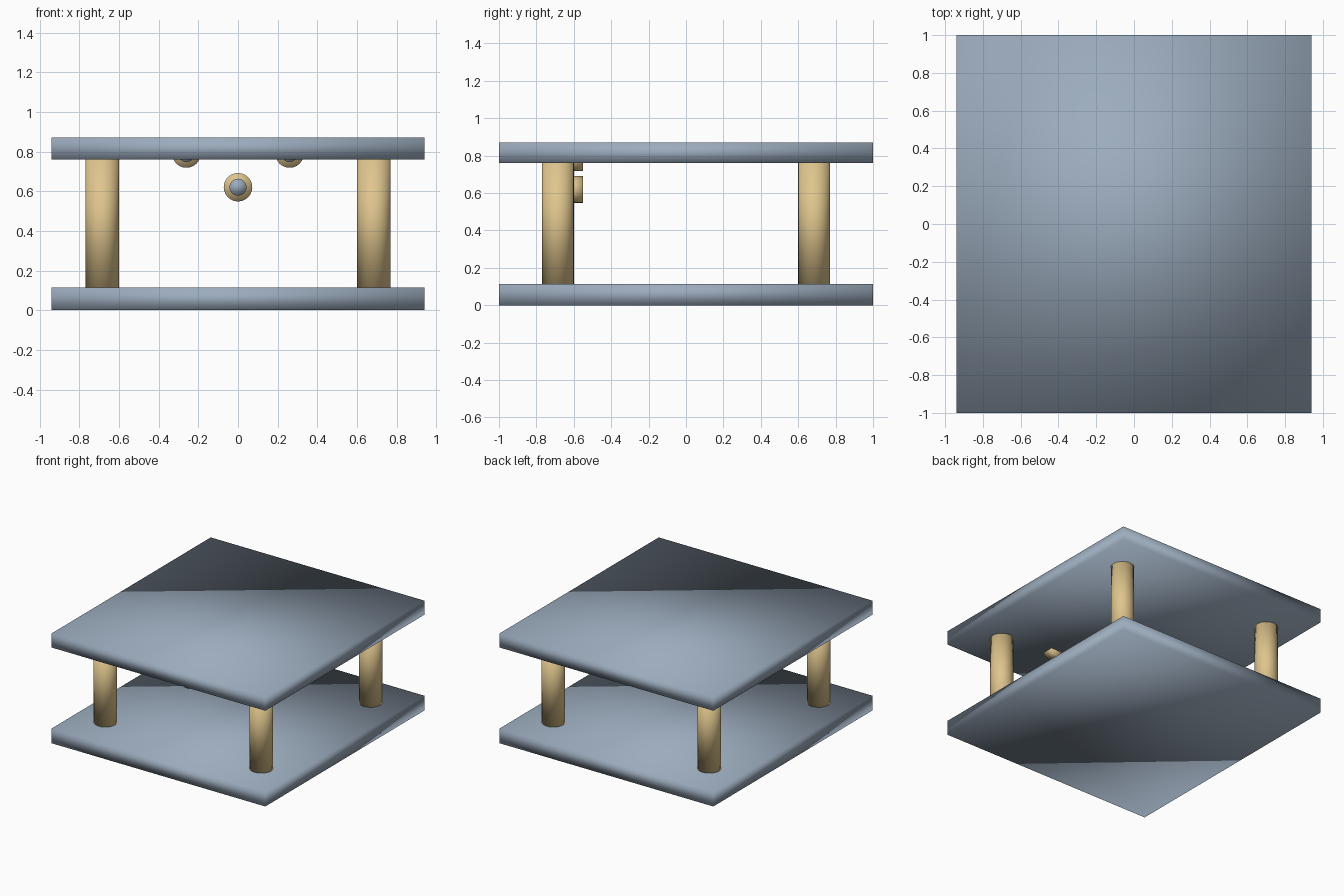
import bpy
from math import pi

cube = bpy.data.objects.get("Cube")
if cube:
    bpy.data.objects.remove(cube, do_unlink=True)


def material(name, color):
    m = bpy.data.materials.new(name)
    m.use_nodes = True
    m.diffuse_color = color
    m.node_tree.nodes["Principled BSDF"].inputs["Base Color"].default_value = color
    return m


slate = material("slate blue", (0.33, 0.41, 0.51, 1))
tan = material("warm tan", (0.74, 0.56, 0.27, 1))


def finish(name, mat):
    ob = bpy.context.object
    ob.name = name
    ob.data.materials.append(mat)
    # soft shading runs over the edges too
    bpy.ops.object.shade_smooth()
    return ob


def slab(name, z0, z1):
    bpy.ops.mesh.primitive_cube_add(size=1, location=(0, 0, (z0 + z1) / 2))
    bpy.context.object.scale = (1.88, 2, z1 - z0)
    bpy.ops.object.transform_apply(location=False, rotation=False, scale=True)
    finish(name, slate)


def disc(name, radius, x, z, y0, y1, mat):
    # cylinder lying along y
    bpy.ops.mesh.primitive_cylinder_add(vertices=24, radius=radius, depth=y1 - y0,
                                        location=(x, (y0 + y1) / 2, z),
                                        rotation=(pi / 2, 0, 0))
    finish(name, mat)


BASE_TOP, ROOF_BOTTOM, HEIGHT = 0.115, 0.76, 0.87

# Base and roof slabs
slab("base_slab", 0, BASE_TOP)
slab("roof_slab", ROOF_BOTTOM, HEIGHT)

# Four round posts
for side, x in (("right", -0.685), ("left", 0.685)):
    for end, y in (("front", -0.685), ("back", 0.685)):
        bpy.ops.mesh.primitive_cylinder_add(vertices=32, radius=0.085,
                                            depth=ROOF_BOTTOM - BASE_TOP,
                                            location=(x, y, (ROOF_BOTTOM + BASE_TOP) / 2))
        finish(f"{end}_{side}_post", tan)

# Three round bosses with inset centres near the front
for side, x, z in (("right", -0.26, 0.79), ("middle", 0, 0.62), ("left", 0.26, 0.79)):
    disc(f"{side}_boss", 0.072, x, z, -0.64, -0.55, tan)
    disc(f"{side}_boss_centre", 0.043, x, z, -0.655, -0.62, slate)
